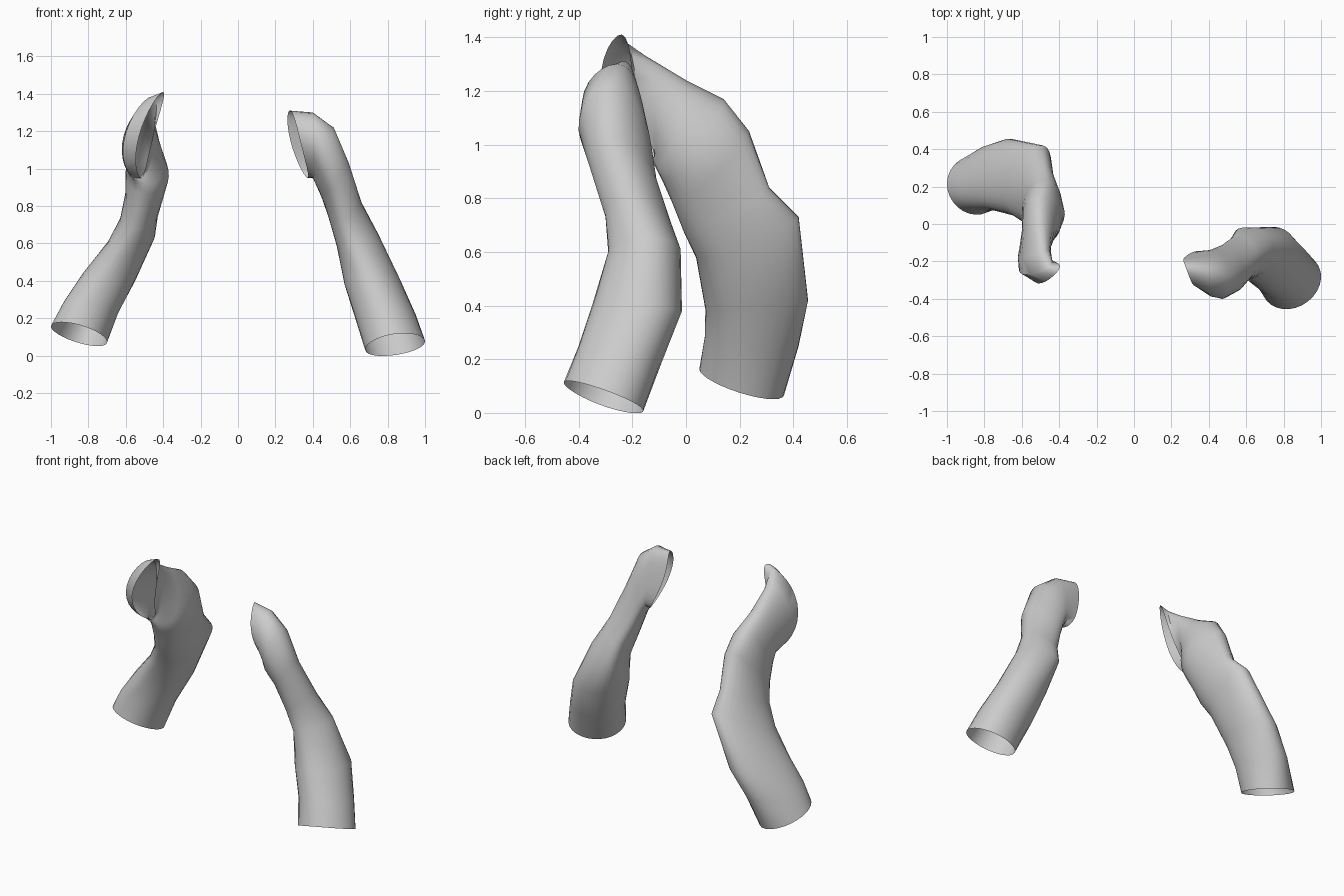
import bpy
import bmesh
import math
from mathutils import Vector

cube = bpy.data.objects.get("Cube")
if cube:
    bpy.data.objects.remove(cube, do_unlink=True)

SEGMENTS = 28

# Plain cloth colour
cloth = bpy.data.materials.new("light grey cloth")
cloth.use_nodes = True
grey = (.6, .6, .6, 1)
cloth.diffuse_color = grey
shader = next(n for n in cloth.node_tree.nodes if n.type == "BSDF_PRINCIPLED")
shader.inputs["Base Color"].default_value = grey
shader.inputs["Roughness"].default_value = .8


def ring_points(crest, outer, under, inner):
    """Closed smooth loop that passes through four marker points."""
    crest, outer, under, inner = map(Vector, (crest, outer, under, inner))
    centre = (crest + outer + under + inner) / 4
    long_axis = (crest - under) / 2
    cross_axis = (outer - inner) / 2
    saddle = (crest + under - outer - inner) / 4
    points = []
    for step in range(SEGMENTS):
        angle = math.tau * step / SEGMENTS
        points.append(centre
                      + long_axis * math.cos(angle)
                      + cross_axis * math.sin(angle)
                      + saddle * math.cos(angle * 2))
    return points


def make_sleeve(name, sections):
    """Open cloth tube lofted through the sections, armhole to cuff."""
    bm = bmesh.new()
    loops = [[bm.verts.new(p) for p in ring_points(*section)]
             for section in sections]
    for upper, lower in zip(loops, loops[1:]):
        for i in range(SEGMENTS):
            j = (i + 1) % SEGMENTS
            bm.faces.new((upper[i], upper[j], lower[j], lower[i]))
    bmesh.ops.recalc_face_normals(bm, faces=bm.faces)

    # Turn the cloth outward, judged at the cuff
    bm.faces.ensure_lookup_table()
    cuff_centre = sum((v.co for v in loops[-1]), Vector()) / SEGMENTS
    face = bm.faces[-1]
    if face.normal.dot(face.calc_center_median() - cuff_centre) < 0:
        bmesh.ops.reverse_faces(bm, faces=bm.faces)

    mesh = bpy.data.meshes.new(name)
    bm.to_mesh(mesh)
    bm.free()
    mesh.materials.append(cloth)
    sleeve = bpy.data.objects.new(name, mesh)
    bpy.context.collection.objects.link(sleeve)
    bpy.ops.object.select_all(action="DESELECT")
    sleeve.select_set(True)
    bpy.context.view_layer.objects.active = sleeve
    bpy.ops.object.shade_smooth_by_angle(angle=math.radians(50))
    return sleeve


# Left sleeve: each section lists outer, back, inner, front
left_sections = [
    ((.28, -.24, 1.31), (.28, -.17, 1.15), (.37, -.17, .95), (.34, -.33, 1.12)),
    ((.40, -.26, 1.30), (.38, -.155, 1.12), (.40, -.19, .95), (.41, -.385, 1.12)),
    ((.51, -.27, 1.22), (.44, -.13, 1.0), (.42, -.24, .92), (.47, -.40, 1.05)),
    ((.59, -.26, 1.03), (.49, -.11, .87), (.45, -.23, .86), (.53, -.36, .92)),
    ((.66, -.20, .82), (.57, -.06, .72), (.49, -.17, .72), (.57, -.30, .73)),
    ((.75, -.14, .65), (.60, -.02, .61), (.53, -.12, .58), (.62, -.29, .60)),
    ((.87, -.17, .40), (.74, -.015, .38), (.57, -.17, .38), (.71, -.35, .40)),
    ((.95, -.24, .22), (.80, -.09, .19), (.63, -.23, .19), (.78, -.40, .25)),
    ((1.0, -.29, .08), (.85, -.16, .005), (.68, -.32, .03), (.83, -.455, .115)),
]

# Right sleeve, swung back: crest, outer, under, inner
right_sections = [
    ((-.40, -.24, 1.41), (-.53, -.31, 1.17), (-.52, -.13, .95), (-.46, -.18, 1.15)),
    ((-.46, -.23, 1.385), (-.61, -.26, 1.15), (-.54, -.125, .95), (-.46, -.165, 1.15)),
    ((-.49, -.15, 1.33), (-.62, -.18, 1.13), (-.53, -.12, .94), (-.45, -.12, 1.13)),
    ((-.50, 0, 1.24), (-.60, -.04, 1.07), (-.51, -.11, .91), (-.40, -.04, 1.03)),
    ((-.50, .14, 1.17), (-.60, .04, 1.0), (-.51, -.09, .87), (-.37, .05, .96)),
    ((-.48, .235, 1.05), (-.60, .09, .88), (-.52, -.05, .78), (-.39, .10, .88)),
    ((-.49, .31, .84), (-.63, .13, .73), (-.53, -.01, .68), (-.43, .17, .74)),
    ((-.51, .42, .73), (-.70, .18, .60), (-.58, .04, .58), (-.45, .23, .62)),
    ((-.68, .455, .42), (-.83, .20, .44), (-.70, .075, .38), (-.55, .25, .40)),
    ((-.78, .42, .25), (-.93, .20, .29), (-.79, .07, .28), (-.64, .22, .23)),
    ((-.84, .365, .065), (-1.0, .22, .155), (-.85, .05, .165), (-.70, .20, .075)),
]

make_sleeve("left_sleeve", left_sections)
make_sleeve("right_sleeve", right_sections)
